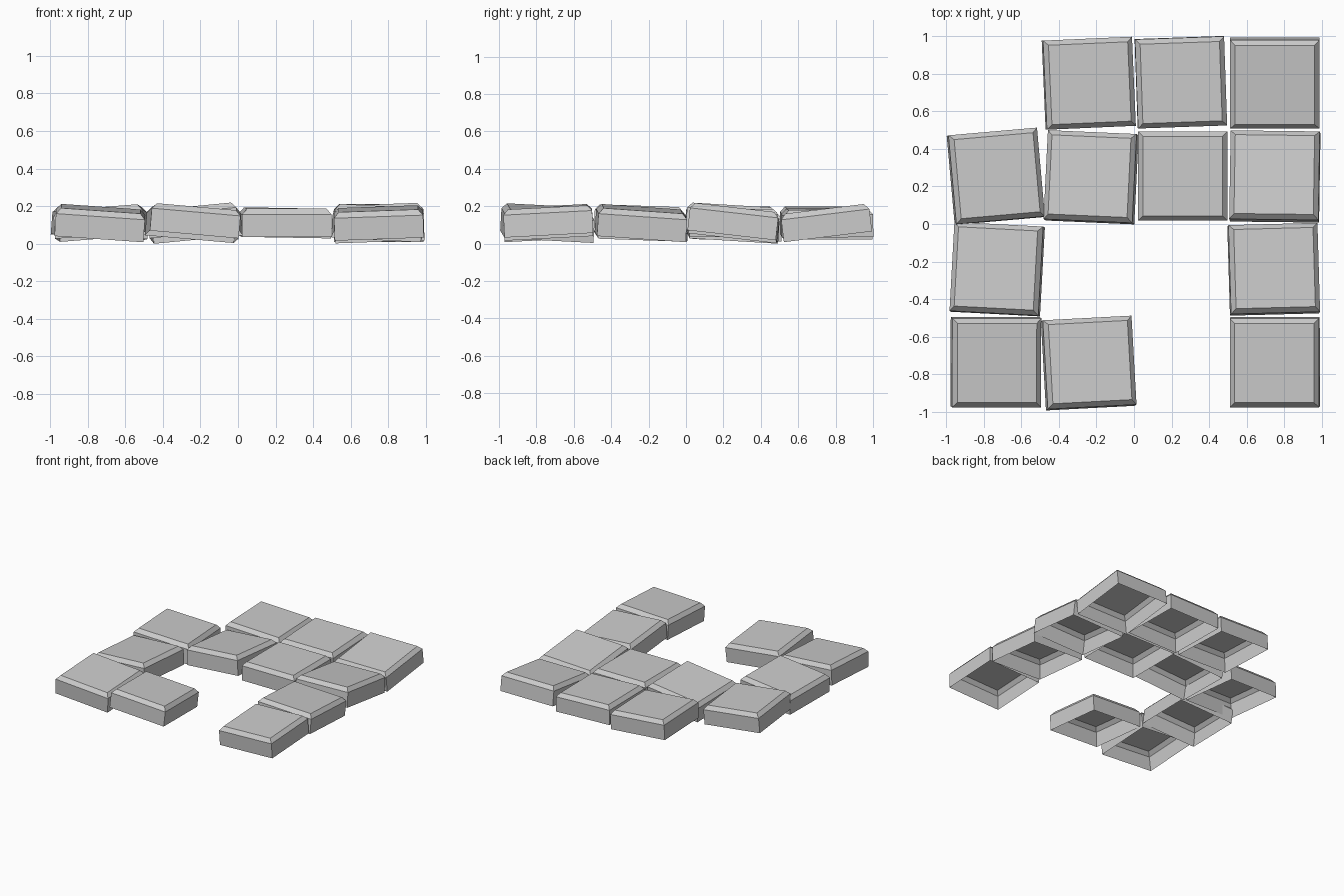
import bpy, bmesh
from math import radians
from mathutils import Matrix, Euler

if "Cube" in bpy.data.objects:
    bpy.data.objects.remove(bpy.data.objects["Cube"])

SIZE, THICK, INSET, DROP = 0.475, 0.15, 0.026, 0.03


def slab(name, x, y, rx, ry, rz):
    """Open-bottomed paving slab with a chamfered top, slightly tilted."""
    h = SIZE / 2
    rings = [(h, -THICK / 2), (h, THICK / 2 - DROP), (h - INSET, THICK / 2)]
    bm = bmesh.new()
    loops = [[bm.verts.new((sx * r, sy * r, z))
              for sx, sy in ((-1, -1), (1, -1), (1, 1), (-1, 1))]
             for r, z in rings]
    # walls and chamfer
    for low, high in zip(loops, loops[1:]):
        for i in range(4):
            j = (i + 1) % 4
            bm.faces.new((low[i], low[j], high[j], high[i]))
    # walking surface
    bm.faces.new(loops[-1])
    mesh = bpy.data.meshes.new(name)
    bm.to_mesh(mesh)
    bm.free()
    ob = bpy.data.objects.new(name, mesh)
    bpy.context.collection.objects.link(ob)
    ob.location = (x, y, 0.111)
    ob.rotation_euler = Euler([radians(a) for a in (rx, ry, rz)])
    return ob


# x, y, then tilt about x, tilt about y and twist about z, in degrees
slabs = [
    # back row
    (-0.24, 0.75, 0, 3.5, 2.5),
    (0.25, 0.755, 1, 1, 2),
    (0.75, 0.75, 7, 0, 0),
    # second row
    (-0.735, 0.255, -1.5, 4.5, 5),
    (-0.23, 0.25, -3.5, -5.5, -2.5),
    (0.26, 0.255, 0, 0, 0),
    (0.75, 0.255, -6.5, -2, -0.7),
    # third row
    (-0.73, -0.24, -2, -4.5, -3),
    (0.745, -0.24, -4, 3, 1.5),
    # front row
    (-0.735, -0.737, 3, 4, 0),
    (-0.24, -0.74, -3, 5, 3),
    (0.75, -0.737, 3, -2, 0),
]
for n, s in enumerate(slabs, 1):
    slab(f"paving_slab_{n:02d}", *s)
